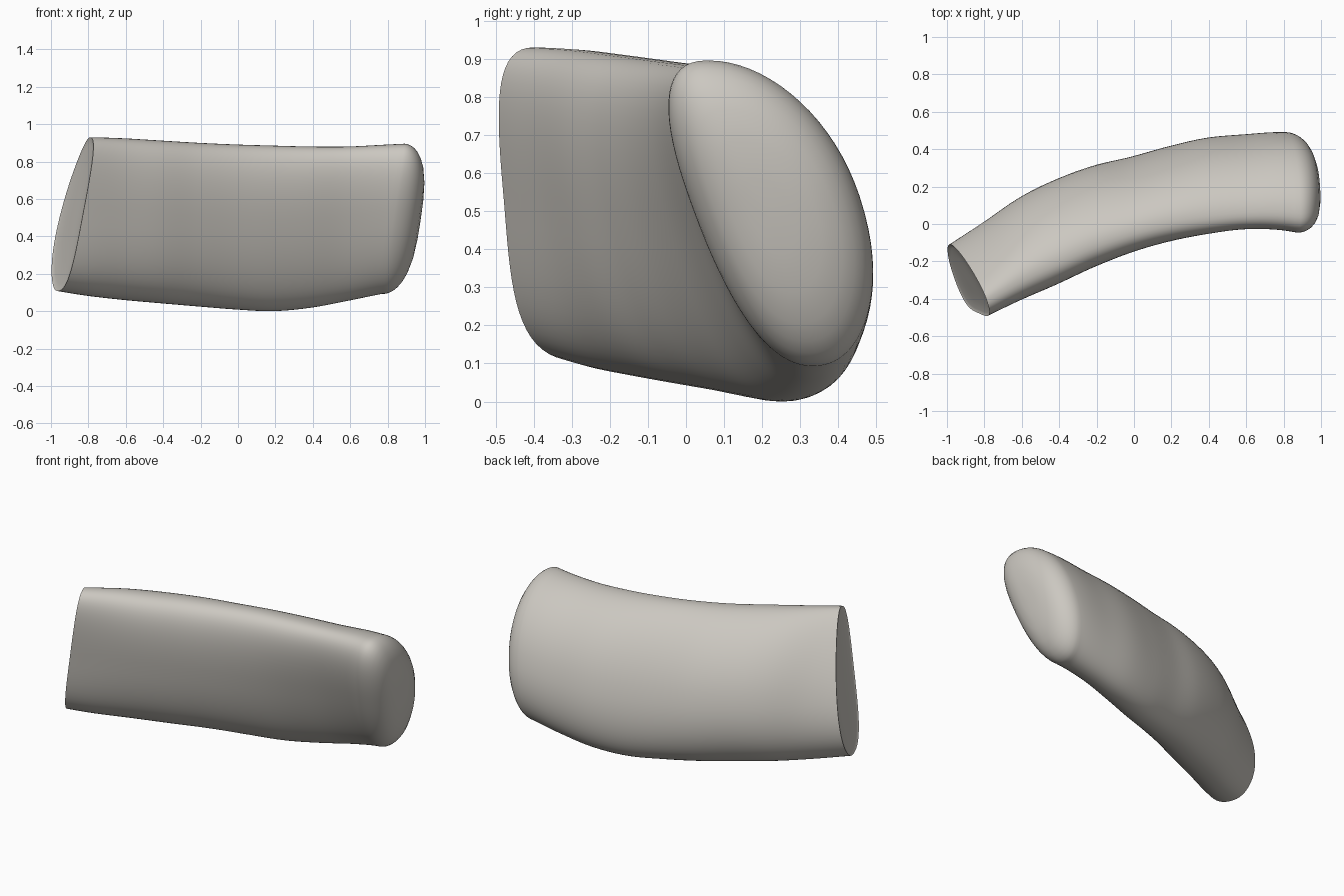
import bpy, bmesh, math
from mathutils import Vector

cube = bpy.data.objects.get("Cube")
if cube:
    bpy.data.objects.remove(cube, do_unlink=True)

# Section guides, evenly spaced along the length from x = -1 to x = 1
CENTER = [-.345, -.243, -.135, -.045, .04, .105, .16, .2, .222, .225, .2]
REACH = [.231, .248, .265, .27, .262, .248, .245, .245, .24, .248, .26]
BOTTOM = [.115, .083, .06, .042, .025, .009, 0, .018, .055, .095, .12]
TOP = [.93, .93, .924, .912, .9, .891, .885, .88, .88, .89, .9]
LEAN = [.115, .11, .115, .135, .13]
BOW = [.11, .07, .038, .035, .035]
FRONT_BELLY = [.11, .05, .01, -.02, 0]
BACK_HOLLOW = [.16, .02, 0, -.05, -.05]
AROUND, ALONG = 72, 60


def guide(values, x):
    """Smooth curve through evenly spaced values."""
    last = len(values) - 1
    f = min(max((x + 1) / 2 * last, 0), last)
    i = min(int(f), last - 1)
    t = f - i
    b, c = values[i], values[i + 1]
    a = values[i - 1] if i > 0 else 2 * b - c
    d = values[i + 2] if i + 2 <= last else 2 * c - b
    return b + t / 2 * (c - a + t * (2 * a - 5 * b + 4 * c - d + t * (3 * (b - c) + d - a)))


def section(x, angle):
    """Leaning oval, fuller low on the front and hollowed high on the back."""
    c, s = math.cos(angle), math.sin(angle)
    c, s = (math.copysign(abs(v) ** .92, v) for v in (c, s))
    lean = guide(LEAN, x)
    width = math.sqrt(guide(REACH, x) ** 2 - lean ** 2)
    low, high = guide(BOTTOM, x), guide(TOP, x)
    y = guide(CENTER, x) - lean * s + width * c + guide(BOW, x) * (.5 - s * s)
    y -= guide(FRONT_BELLY, x) * max(0, -c) * (1 - s) / 2
    y -= guide(BACK_HOLLOW, x) * max(0, c) * (1 + s) / 2
    return y, (low + high) / 2 + (high - low) / 2 * s


def body_point(t, angle):
    """Point between the two slanted end planes."""
    x = 2 * t - 1
    for _ in range(12):
        y, z = section(x, angle)
        cut_a = -1.063 + .16 * z - .35 * y
        cut_b = .77 + .15 * z
        x = cut_a + (cut_b - cut_a) * t
    return Vector((x, y, z))


bm = bmesh.new()


def add_ring(points):
    return [bm.verts.new(p) for p in points]


def bridge(a, b):
    for i in range(AROUND):
        j = (i + 1) % AROUND
        bm.faces.new((a[i], a[j], b[j], b[i]))


def cap(rim, push, power, rings):
    """Close an end with shrinking rings pushed in or out."""
    base = [v.co.copy() for v in rim]
    mid = sum(base, Vector()) / AROUND
    previous = rim
    for r in rings:
        out = push * math.sqrt(1 - r ** power)
        ring = add_ring(mid + (p - mid) * r + out for p in base)
        bridge(previous, ring)
        previous = ring
    tip = bm.verts.new(mid + push)
    for i in range(AROUND):
        bm.faces.new((previous[i], previous[(i + 1) % AROUND], tip))


# Curved body
angles = [2 * math.pi * i / AROUND for i in range(AROUND)]
rows = [add_ring(body_point(k / ALONG, a) for a in angles) for k in range(ALONG + 1)]
for first, second in zip(rows, rows[1:]):
    bridge(first, second)

# Slightly hollow cut end and domed rounded end
cap(rows[0], Vector((.012, .005, 0)), 4, [.98, .9, .6, .3])
cap(rows[-1], Vector((.145, 0, -.01)), 3, [.995, .98, .95, .9, .82, .7, .5, .25])
bmesh.ops.recalc_face_normals(bm, faces=bm.faces)

# Centre on the ground
low = Vector([min(v.co[k] for v in bm.verts) for k in range(3)])
high = Vector([max(v.co[k] for v in bm.verts) for k in range(3)])
middle = (low + high) / 2
bmesh.ops.translate(bm, verts=bm.verts, vec=(-middle.x, -middle.y, -low.z))

mesh = bpy.data.meshes.new("curved_slab")
bm.to_mesh(mesh)
bm.free()
slab = bpy.data.objects.new("curved_slab", mesh)
bpy.context.collection.objects.link(slab)

# Warm grey material
grey = bpy.data.materials.new("warm_grey")
grey.use_nodes = True
colour = (.6, .575, .53, 1)
grey.diffuse_color = colour
grey.node_tree.nodes["Principled BSDF"].inputs["Base Color"].default_value = colour
mesh.materials.append(grey)

bpy.ops.object.select_all(action='DESELECT')
slab.select_set(True)
bpy.context.view_layer.objects.active = slab
bpy.ops.object.shade_smooth_by_angle(angle=math.radians(50))
